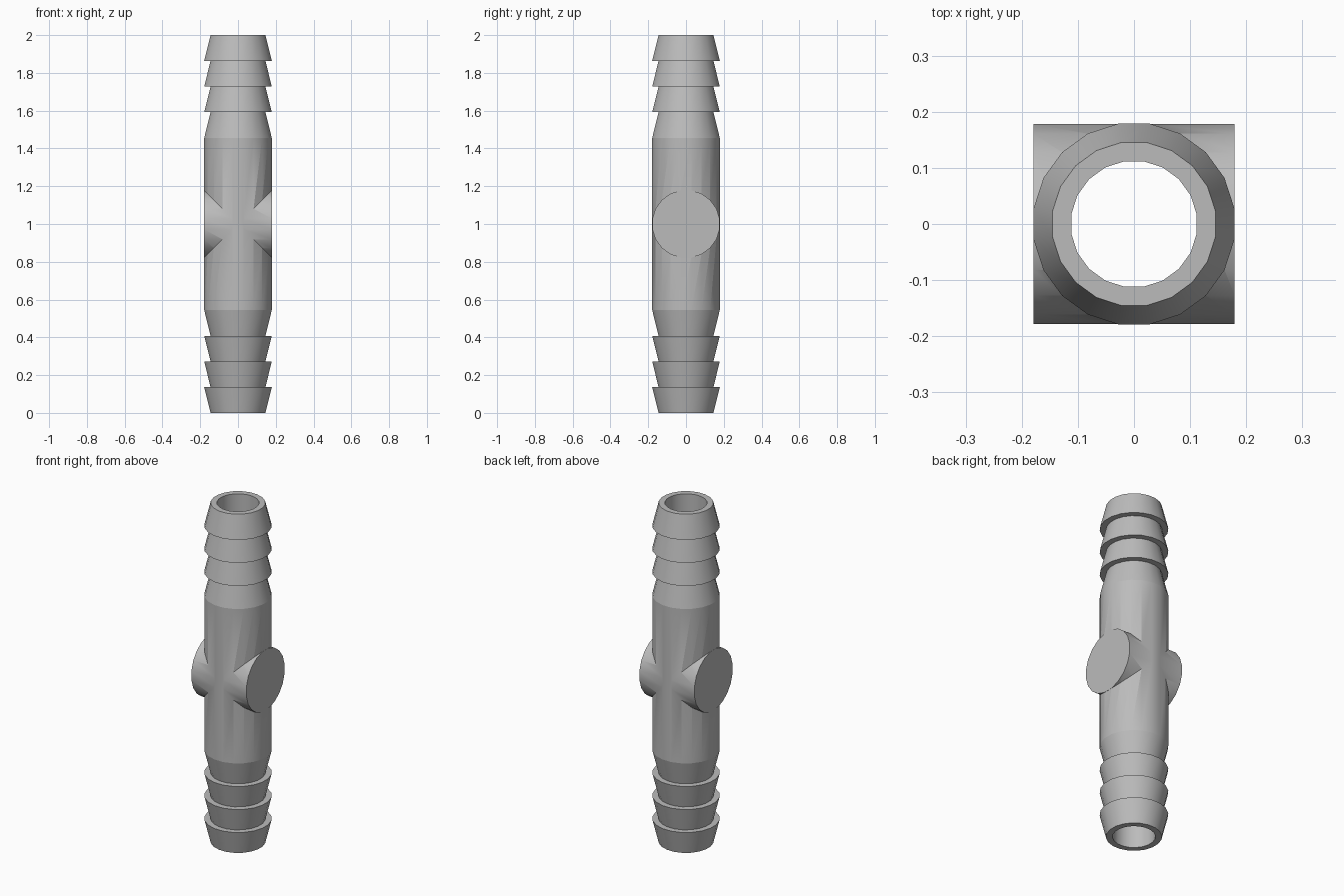
import bpy
import bmesh
import math
from mathutils import Matrix

SIDES = 20
OUTER, NECK, BORE = 0.181, 0.147, 0.113   # corner radii
BARB = 0.136                              # height of one barb

cube = bpy.data.objects.get("Cube")
if cube:
    bpy.data.objects.remove(cube)

grey = bpy.data.materials.new("plastic grey")
grey.use_nodes = True
colour = (0.5, 0.5, 0.5, 1)
grey.diffuse_color = colour
grey.node_tree.nodes["Principled BSDF"].inputs["Base Color"].default_value = colour


def make_object(name, bm):
    bmesh.ops.recalc_face_normals(bm, faces=bm.faces)
    mesh = bpy.data.meshes.new(name)
    bm.to_mesh(mesh)
    bm.free()
    mesh.materials.append(grey)
    obj = bpy.data.objects.new(name, mesh)
    bpy.context.collection.objects.link(obj)
    return obj


def lathe(name, profile):
    """Stack capped rings of (radius, height), with flats facing the axes."""
    bm = bmesh.new()
    rings = []
    for r, z in profile:
        angles = [math.tau * (i + 0.5) / SIDES for i in range(SIDES)]
        rings.append([bm.verts.new((r * math.cos(a), r * math.sin(a), z)) for a in angles])
    for low, high in zip(rings, rings[1:]):
        for i in range(SIDES):
            j = (i + 1) % SIDES
            bm.faces.new((low[i], low[j], high[j], high[i]))
    bm.faces.new(rings[0][::-1])
    bm.faces.new(rings[-1])
    return make_object(name, bm)


# Barbed body: four tapers at each end, mirrored about mid height
lower = []
for n in range(4):
    lower += [(NECK, n * BARB), (OUTER, (n + 1) * BARB)]
upper = [(r, 2 - z) for r, z in reversed(lower)]
body = lathe("barbed_hose_connector", lower + upper)

# Short solid crossbar, and the bore that runs through everything
crossbar = lathe("crossbar", [(0.1805, -0.1795), (0.1805, 0.1795)])
crossbar.data.transform(Matrix.Translation((0, 0, 1)) @ Matrix.Rotation(math.pi / 2, 4, "Y"))
bore = lathe("bore_cutter", [(BORE, -0.1), (BORE, 2.1)])

bpy.ops.object.select_all(action="DESELECT")
bpy.context.view_layer.objects.active = body
body.select_set(True)
for tool, operation in ((crossbar, "UNION"), (bore, "DIFFERENCE")):
    tool.hide_render = True
    mod = body.modifiers.new(tool.name, "BOOLEAN")
    mod.operation = operation
    mod.solver = "EXACT"
    mod.object = tool
    bpy.ops.object.modifier_apply(modifier=mod.name)
for tool in (crossbar, bore):
    bpy.data.objects.remove(tool)

# Smooth round walls, with crisp rings where the tapers meet the tube
bpy.ops.object.shade_smooth_by_angle(angle=math.radians(30))
verts = body.data.vertices
for edge in body.data.edges:
    z0, z1 = (verts[i].co.z for i in edge.vertices)
    if abs(z0 - z1) < 1e-4 and abs(z0 - 1) > 0.3:
        edge.use_edge_sharp = True
